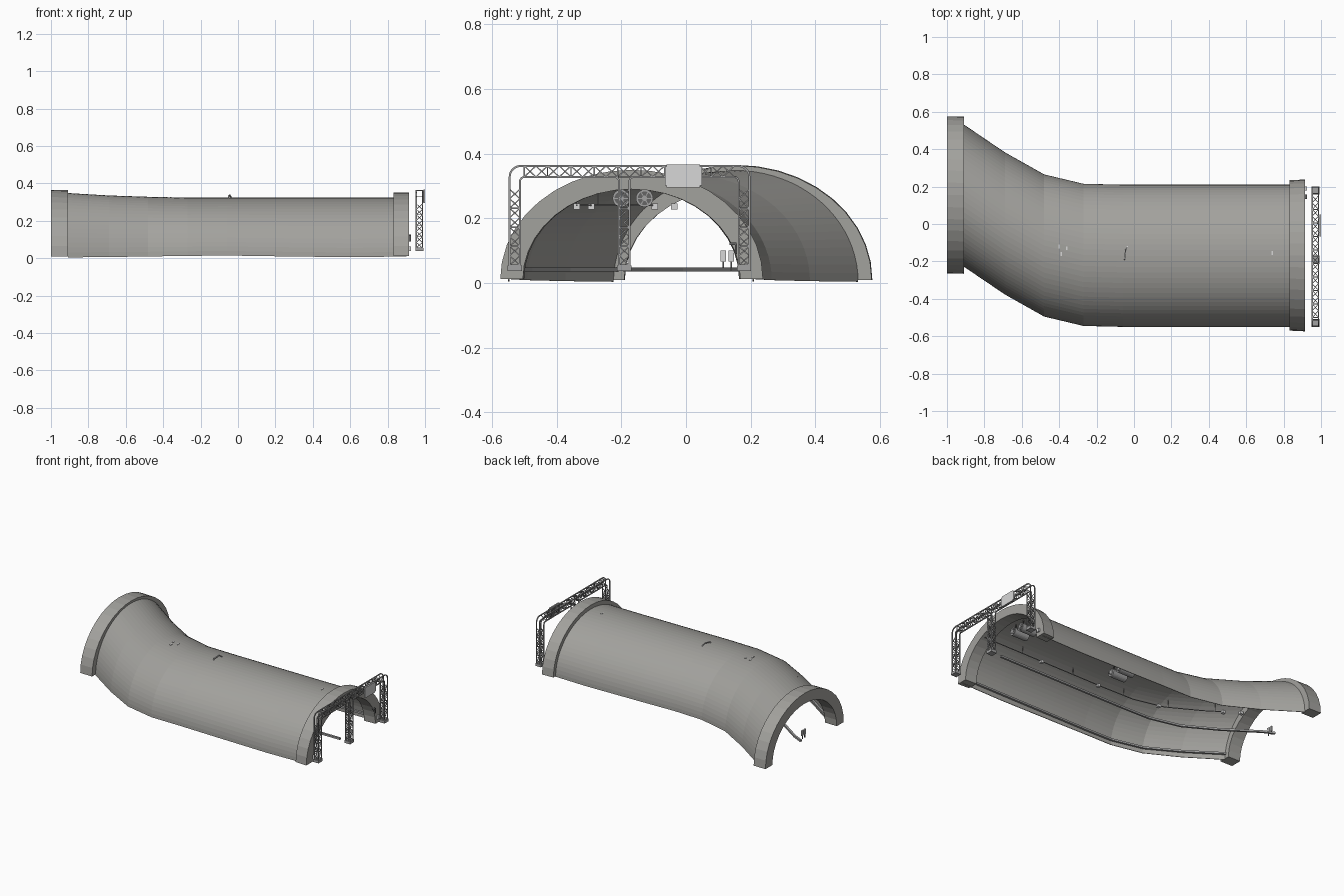
import bpy, bmesh, math
from mathutils import Vector, Matrix

if "Cube" in bpy.data.objects:
    bpy.data.objects.remove(bpy.data.objects["Cube"])


def mat(name, r, g, b):
    m = bpy.data.materials.new(name)
    m.diffuse_color = (r, g, b, 1)
    m.use_nodes = True
    m.node_tree.nodes["Principled BSDF"].inputs["Base Color"].default_value = m.diffuse_color
    return m


CONCRETE = mat("warm grey concrete", .365, .36, .34)
STEEL = mat("galvanised steel", .36, .36, .36)
DARK = mat("dark steel", .13, .13, .13)
LIGHT = mat("light panel grey", .68, .68, .68)

# tunnel centre line: x, centre y, crown height, base height
PATH = [(-1, .195, .355, .004), (-.91, .152, .348, .004), (-.69, .003, .335, .006), (-.48, -.115, .328, .009),
        (-.27, -.165, .323, .012), (-.06, -.17, .323, .014), (.2, -.17, .323, .01), (.6, -.17, .323, .005),
        (.9, -.17, .323, .009)]


def at(x):
    for a, b in zip(PATH, PATH[1:]):
        if x <= b[0]:
            t = (x - a[0]) / (b[0] - a[0])
            return a[1] + t * (b[1] - a[1]), a[2] + t * (b[2] - a[2])
    return PATH[-1][1:3]


def finish(bm, name, material, normals=True):
    if normals:
        bmesh.ops.recalc_face_normals(bm, faces=bm.faces)
    me = bpy.data.meshes.new(name)
    bm.to_mesh(me)
    bm.free()
    me.materials.append(material)
    ob = bpy.data.objects.new(name, me)
    bpy.context.collection.objects.link(ob)
    return ob


def arch(name, stations, segs, thick_y, thick_z):
    """Closed half-elliptic shell swept through (x, centre y, half width, base z, top z)."""
    bm = bmesh.new()
    rings = []
    for x, cy, hw, base, top in stations:
        ring = []
        for dy, dz, order in ((0, 0, range(segs + 1)), (thick_y, thick_z, range(segs, -1, -1))):
            for i in order:
                a = math.pi * i / segs
                ring.append(bm.verts.new((x, cy + (hw - dy) * math.cos(a),
                                          base + (top - base - dz) * math.sin(a))))
        rings.append(ring)
    n = len(rings[0])
    for r0, r1 in zip(rings, rings[1:]):
        for i in range(n):
            j = (i + 1) % n
            bm.faces.new((r0[i], r0[j], r1[j], r1[i]))
    for r in (rings[0], rings[-1]):
        for i in range(segs):
            bm.faces.new((r[i], r[i + 1], r[n - 2 - i], r[n - 1 - i]))
    return finish(bm, name, CONCRETE)


def box(bm, c, s):
    bmesh.ops.create_cube(bm, size=1, matrix=Matrix.Translation(c) @ Matrix.Diagonal((*s, 1)))


def bar(bm, a, b, w, h=None):
    a, b = Vector(a), Vector(b)
    d = b - a
    up = Vector((0, 0, 1)) if abs(d.normalized().z) < .9 else Vector((1, 0, 0))
    side = d.cross(up).normalized()
    up = side.cross(d).normalized()
    m = Matrix((side * w, up * (h or w), d)).transposed().to_4x4()
    bmesh.ops.create_cube(bm, size=1, matrix=Matrix.Translation((a + b) / 2) @ m)


def polyline(bm, pts, w, h=None):
    for a, b in zip(pts, pts[1:]):
        bar(bm, a, b, w, h)


# --- thin tunnel lining and thick portal collars
arch("tunnel_shell", [(x, cy, .38, b, z) for x, cy, z, b in PATH[1:]], 40, .004, .004)
arch("right_portal_collar", [(.832, -.168, .402, .012, .35), (.915, -.168, .406, .012, .35)], 20, .07, .06)
arch("left_portal_collar", [(-1, .156, .42, .01, .365), (-.91, .154, .42, .01, .363)], 20, .075, .07)

# --- kerb rails at each wall and central divider
xs = [-.98, -.91, -.8, -.69, -.58, -.48, -.37, -.27, -.06, .4, .9]
for name, off in (("near_wall_rail", -.366), ("far_wall_rail", .366), ("centre_divider_rail", -.018)):
    bm = bmesh.new()
    polyline(bm, [(x, at(x)[0] + off, .042) for x in xs if x > -.95 or off == -.018], .014, .012)
    finish(bm, name, STEEL)

# --- sign panels on the far end of the divider
for name, material, x, z, s in (("divider_end_panels", LIGHT, -.972, .083, (.008, .018, .034)),
                                ("divider_end_posts", DARK, -.972, .058, (.005, .005, .03))):
    bm = bmesh.new()
    for y in (.115, .14):
        box(bm, (x, y, z), s)
    finish(bm, name, material)

# --- ceiling cable tray with lamps
bm = bmesh.new()
polyline(bm, [(x, at(x)[0] - .168, .24) for x in xs if x > -.9], .005, .004)
for x in (-.75, -.5, -.2, .2, .6):
    bar(bm, (x, at(x)[0] - .168, .24), (x, at(x)[0] - .168, at(x)[1] - .035), .003)
finish(bm, "ceiling_cable_tray", STEEL)
bm = bmesh.new()
for x in (-.88, -.79, -.44, 0, .45, .86):
    box(bm, (x, at(x)[0] - .168, .237), (.022, .02, .019))
finish(bm, "tray_lamps", LIGHT)

# --- paired ventilation fans hung from the crown
for name, material, r, depth in (("fan_casings", STEEL, .027, .11), ("fan_mouths", DARK, .021, .112),
                                 ("fan_hubs", STEEL, .008, .115)):
    bm = bmesh.new()
    for x in (.74, -.04):
        for y in (-.2, -.128):
            rot = Matrix.Translation((x, y, .262)) @ Matrix.Rotation(math.pi / 2, 4, 'Y')
            bmesh.ops.create_cone(bm, cap_ends=True, segments=20, radius1=r, radius2=r,
                                  depth=depth, matrix=rot)
            if name == "fan_mouths":
                for dx in (-.03, .03):
                    bar(bm, (x + dx, y, .285), (x + dx, y, .318), .005)
            elif name == "fan_hubs":
                for k in range(3):
                    a = math.pi * k / 3
                    d = Vector((0, math.cos(a), math.sin(a))) * .021
                    c = Vector((x + .056, y, .262))
                    bar(bm, c - d, c + d, .003)
    finish(bm, name, material)

# --- bolt ends and bent bracket showing on the roof
bm = bmesh.new()
polyline(bm, [(-.05, -.19, .318), (-.05, -.185, .33), (-.045, -.14, .338), (-.035, -.12, .322)], .006)
finish(bm, "roof_bracket", LIGHT)
bm = bmesh.new()
for x, y in ((.74, -.155), (-.4, -.12), (-.36, -.13), (-.39, -.16)):
    box(bm, (x, y, at(x)[1] - .003), (.008, .02, .01))
finish(bm, "roof_bolts", LIGHT)

# --- equipment boxes on the right portal
bm = bmesh.new()
box(bm, (.919, .145, .122), (.014, .022, .008))
box(bm, (.919, .155, .105), (.01, .006, .03))
finish(bm, "portal_bracket", DARK)
bm = bmesh.new()
box(bm, (.918, .19, .05), (.014, .02, .022))
finish(bm, "portal_cabinet", LIGHT)

# --- lattice gantry: chords with rounded corners, cross-braced faces
X0, X1 = .953, .986
Z0, Z1 = .328, .362
YL, YR = (-.545, -.513), (.163, .196)
YM = (-.207, -.175)
T = .006


def hoop(y0, y1, top, r, base=.05):
    pts = [(y0, base)]
    for cy, start in ((y0 + r, math.pi), (y1 - r, math.pi / 2)):
        for k in range(6):
            a = start - math.pi / 2 * k / 5
            pts.append((cy + r * math.cos(a), top - r + r * math.sin(a)))
    return pts + [(y1, base)]


bm = bmesh.new()
for x in (X0, X1):
    for y0, y1, top, r in ((YL[0], YR[1], Z1, .034), (YL[1], YM[0], Z0, .014), (YM[1], YR[0], Z0, .014)):
        polyline(bm, [(x, y, z) for y, z in hoop(y0, y1, top, r)], T)
finish(bm, "gantry_chords", STEEL)


def lattice(bm, corner, n, p0, p1):
    """Zigzag bracing on four faces, opposite faces crossing; corner(k, t) is chord k at t."""
    for i in range(n):
        t0, t1 = p0 + (p1 - p0) * i / n, p0 + (p1 - p0) * (i + 1) / n
        for k in range(4):
            j = (k + 1) % 4
            a, b = (k, j) if i % 2 else (j, k)
            bar(bm, corner(a, t0), corner(b, t1), .0036)
            if i % 2 == 0:
                bar(bm, corner(k, t0), corner(j, t0), .0036)


bm = bmesh.new()
for ys in (YL, YM, YR):
    q = [(X0, ys[0]), (X1, ys[0]), (X1, ys[1]), (X0, ys[1])]
    lattice(bm, lambda k, t: (*q[k], t), 8, .055, .29)
q = [(X0, Z0), (X1, Z0), (X1, Z1), (X0, Z1)]
lattice(bm, lambda k, t: (q[k][0], t, q[k][1]), 18, -.5, .15)
finish(bm, "gantry_bracing", STEEL)

# --- gantry feet, sign and sign mounts
bm = bmesh.new()
for ys in (YL, YM, YR):
    box(bm, ((X0 + X1) / 2, sum(ys) / 2, .046), (.042, .044, .018))
finish(bm, "gantry_feet", STEEL)
bm = bmesh.new()
box(bm, (.996, -.008, .331), (.008, .115, .07))
bmesh.ops.bevel(bm, geom=[e for e in bm.edges if abs(e.verts[0].co.x - e.verts[1].co.x) > .005],
                offset=.006, segments=2, affect='EDGES')
finish(bm, "message_sign", LIGHT)
bm = bmesh.new()
for y in (-.045, .03):
    bar(bm, (.989, y, .298), (.989, y, .362), .007)
finish(bm, "sign_mounts", DARK)
